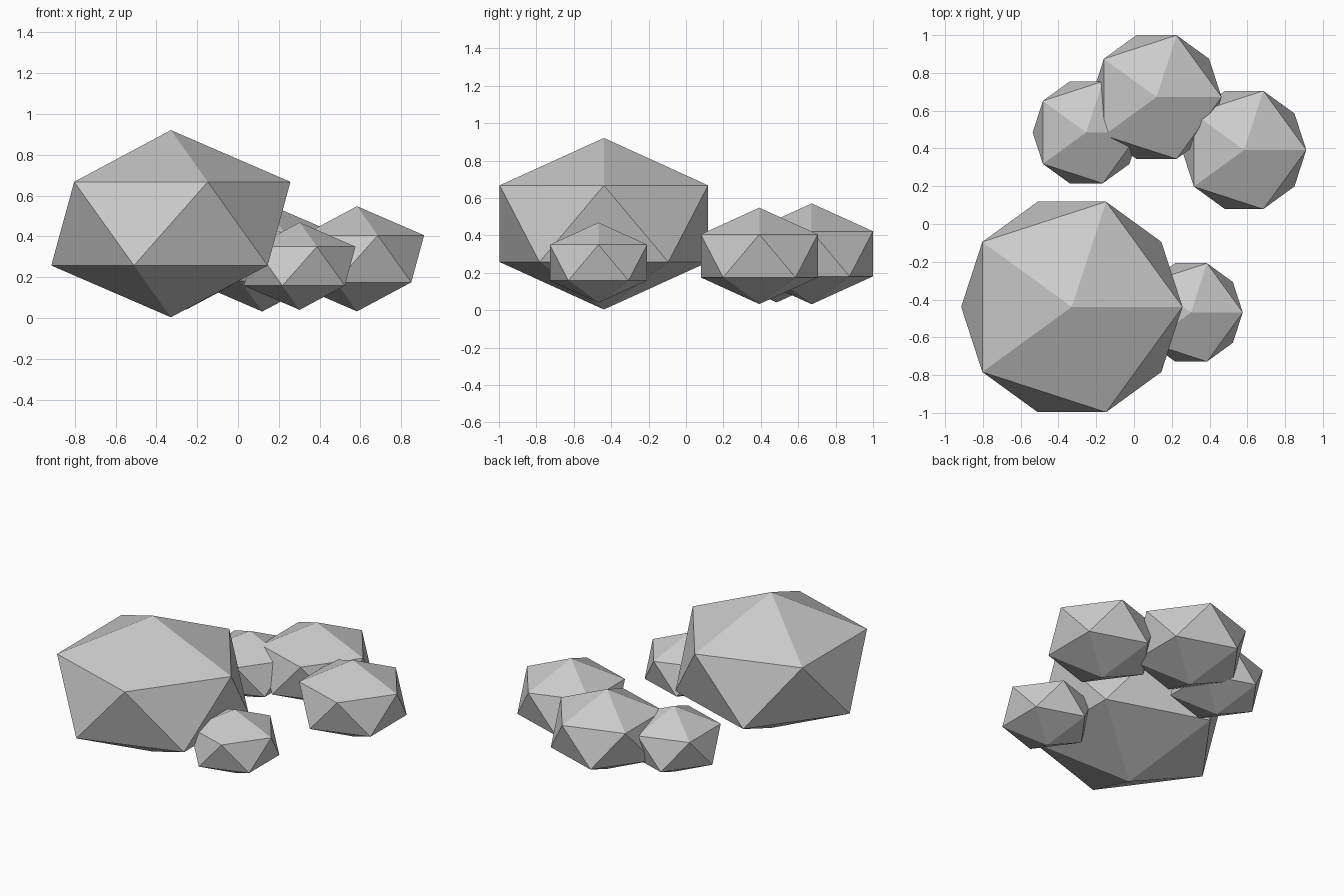
import bpy

if "Cube" in bpy.data.objects:
    bpy.data.objects.remove(bpy.data.objects["Cube"])

FLATTEN = 0.7  # every rock is an icosahedron squashed in height

# name, centre, horizontal radius
ROCKS = [
    ("boulder_large", (-0.329, -0.439, 0.462), 0.655),
    ("rock_front_small", (0.302, -0.468, 0.254), 0.306),
    ("rock_right", (0.583, 0.392, 0.290), 0.368),
    ("rock_back", (0.119, 0.672, 0.301), 0.385),
    ("rock_back_left", (-0.253, 0.485, 0.263), 0.317),
]


def add_rock(name, centre, radius):
    bpy.ops.mesh.primitive_ico_sphere_add(subdivisions=1, radius=radius, location=centre)
    rock = bpy.context.object
    rock.name = name
    rock.scale.z = FLATTEN
    bpy.ops.object.transform_apply(location=False, rotation=False, scale=True)
    bpy.ops.object.shade_flat()


for rock in ROCKS:
    add_rock(*rock)
